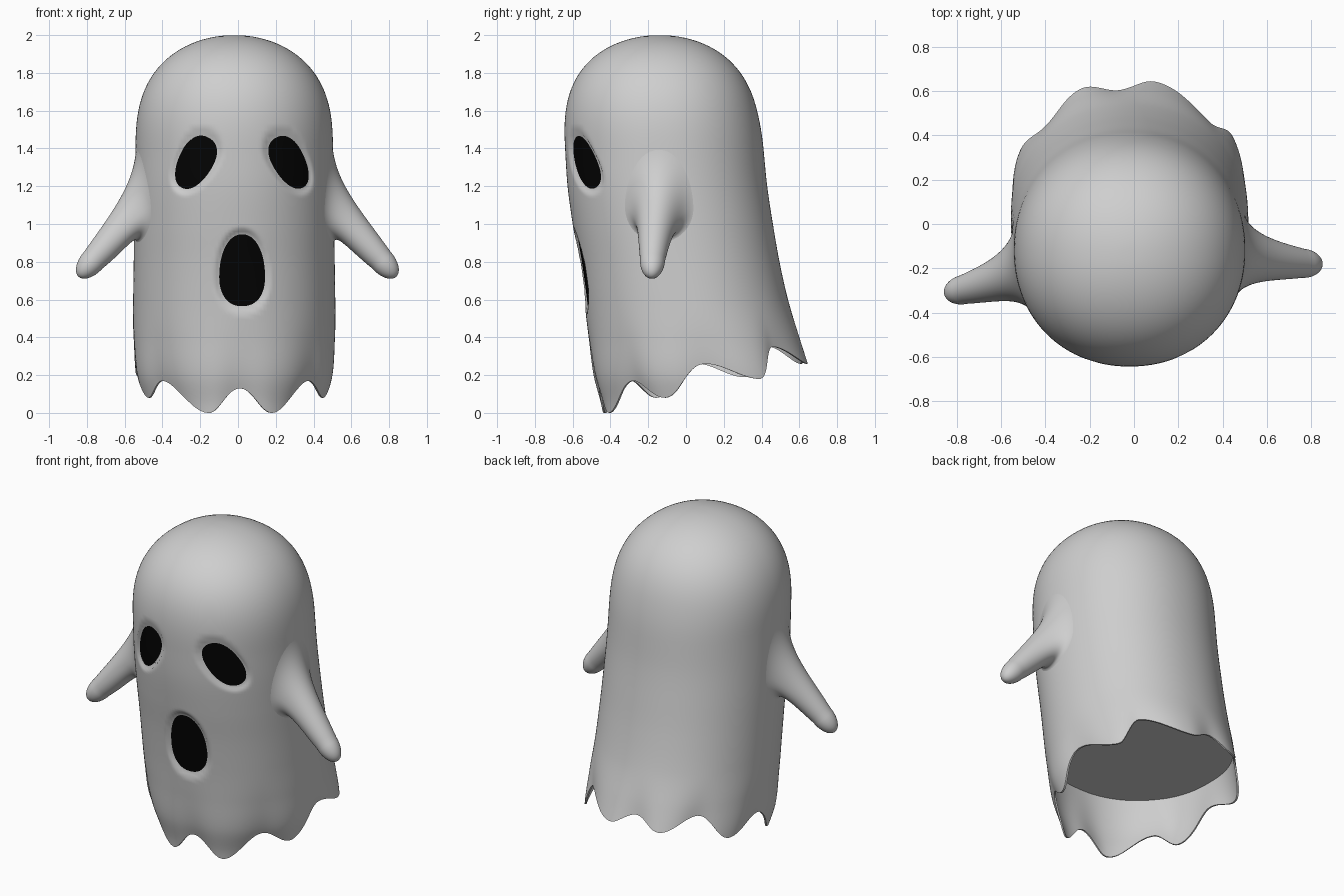
import bpy, bmesh
from math import sin, cos, pi, radians, copysign
from mathutils import Vector

if "Cube" in bpy.data.objects:
    bpy.data.objects.remove(bpy.data.objects["Cube"], do_unlink=True)


def material(name, value):
    m = bpy.data.materials.new(name)
    m.use_nodes = True
    color = (value, value, value, 1)
    m.diffuse_color = color
    m.node_tree.nodes["Principled BSDF"].inputs["Base Color"].default_value = color
    return m


SHEET = material("pale_sheet", 0.62)
BLACK = material("black", 0.001)

# Body profile, sampled every 0.2 in height: front edge, back edge, half width
STEP = 0.2
FRONT = [-.44, -.492, -.517, -.54, -.567, -.60, -.627, -.64, -.65, -.66, -.67]
BACK = [.71, .655, .60, .54, .495, .46, .43, .41, .39, .385, .39]
WIDTH = [.475, .527, .537, .535, .532, .53, .527, .523, .521, .52, .52]
MID_X, DOME, DOME_H, SQUARE = -0.02, 1.4, 0.6, 2.1

# Hem: (angle in degrees, height), tips and valleys alternating
HEM = [(-105, .0), (-87, .13), (-67, .0), (-40, .17), (-22, .08), (3, .26),
       (30, .18), (47, .35), (79, .26), (95, .33), (112, .26), (135, .35),
       (159, .19), (181, .26), (207, .08), (222, .17), (255, .0)]

# Face openings: centre x, centre z, half width, half height, tilt, taper to the top
FACE = {"right_eye": (-.227, 1.325, .09, .15, -.5, -.12),
        "left_eye": (.272, 1.325, .084, .15, .5, -.12),
        "mouth": (.022, .755, .12, .19, 0, .12)}
DEPTH, ROUND, POWER = 0.02, 0.025, 2.25


def sample(table, z):
    """Smooth curve through an evenly spaced table."""
    p = max(0, min(z / STEP, len(table) - 1))
    i = min(int(p), len(table) - 2)
    t = p - i
    a, b, c, d = (table[max(0, min(i + k, len(table) - 1))] for k in (-1, 0, 1, 2))
    return b + t * ((c - a) + t * ((2*a - 5*b + 4*c - d) + t * (3*(b - c) + d - a))) / 2


def section(z):
    """Centre y and the two radii of the body at a height."""
    f, b = sample(FRONT, z), sample(BACK, z)
    u = max(0, (z - DOME) / DOME_H)
    s = max(0, 1 - u ** 2.7) ** .5
    return (f + b) / 2, sample(WIDTH, z) * s, (b - f) / 2 * s


def bow(t):
    """Height of the unit cross-section curve at t."""
    return max(0, 1 - abs(t) ** SQUARE) ** (1 / SQUARE)


def norm(u, v):
    return (abs(u) ** POWER + abs(v) ** POWER) ** (1 / POWER)


def dent(x, z):
    """Soft inward dip around the eyes and the mouth."""
    best = 0
    for cx, cz, a, b, tilt, taper in FACE.values():
        dx, dz = x - cx, z - cz
        v = (dz * cos(tilt) - dx * sin(tilt)) / b
        u = (dx * cos(tilt) + dz * sin(tilt)) / a / (1 - taper * max(-1.5, min(1.5, v)))
        t = max(0, min(1, 1 - (norm(u, v) - 1) * a / ROUND))
        best = max(best, t * t * (3 - 2 * t))
    return DEPTH * best


def body_point(ang, z, flare=0, inset=0):
    cy, rx, ry = section(z)
    c, s = (copysign(abs(q) ** (2 / SQUARE), q) for q in (cos(ang), sin(ang)))
    x = MID_X + (rx * (1 + flare) - inset) * c
    y = cy + (ry * (1 + flare) - inset) * s
    if s < 0 and not inset:
        y += dent(x, z)
    return Vector((x, y, z))


def hem(ang):
    """Hem height and wave (1 at a tip, -1 in a valley)."""
    deg = (ang * 180 / pi + 105) % 360 - 105
    for k in range(len(HEM) - 1):
        (a, za), (b, zb) = HEM[k], HEM[k + 1]
        if a <= deg <= b:
            s = (1 - cos(pi * (deg - a) / (b - a))) / 2
            w = 1 - 2 * s
            return za + (zb - za) * s, w if k % 2 == 0 else -w
    return HEM[0][1], 1


def loft(name, rings, mat, plate=False):
    """Skin a list of equal closed rings; a plate is open and faces the front."""
    bm = bmesh.new()
    rows = [[bm.verts.new(p) for p in ring] for ring in rings]
    n = len(rows[0])
    for lo, hi in zip(rows, rows[1:]):
        for i in range(n):
            j = (i + 1) % n
            bm.faces.new((lo[i], lo[j], hi[j], hi[i]))
    bm.faces.new(rows[-1])
    if not plate:
        bm.faces.new(rows[0])
    bmesh.ops.recalc_face_normals(bm, faces=bm.faces)
    bm.normal_update()
    if plate and sum(f.normal.y for f in bm.faces) > 0:
        bmesh.ops.reverse_faces(bm, faces=bm.faces)
    mesh = bpy.data.meshes.new(name)
    bm.to_mesh(mesh)
    bm.free()
    mesh.materials.append(mat)
    ob = bpy.data.objects.new(name, mesh)
    bpy.context.collection.objects.link(ob)
    bpy.ops.object.select_all(action='DESELECT')
    ob.select_set(True)
    bpy.context.view_layer.objects.active = ob
    bpy.ops.object.shade_smooth_by_angle(angle=radians(50))


# Sheet body: dome, walls, wavy hem, inner wall and flat floor
N, SKIRT, FLOOR, WALL = 200, 0.6, 0.44, 0.01
angles = [2 * pi * i / N for i in range(N)]
hems = [hem(a) for a in angles]
rings = []
for k in range(1, 29):
    z = DOME + DOME_H * cos(pi / 2 * k / 28)
    rings.append([body_point(a, z) for a in angles])
for k in range(1, 61):
    z = DOME + (SKIRT - DOME) * k / 60
    rings.append([body_point(a, z) for a in angles])
for k in range(1, 19):
    t = k / 18
    rings.append([body_point(a, SKIRT + (h - SKIRT) * t, .025 * w * t * t)
                  for a, (h, w) in zip(angles, hems)])
for k in range(9):
    t = k / 8
    z_part = (FLOOR - SKIRT)
    rings.append([body_point(a, h + (FLOOR - h) * t,
                             .025 * w * ((SKIRT - h - (FLOOR - h) * t) / (SKIRT - h)) ** 2,
                             WALL)
                  for a, (h, w) in zip(angles, hems)])
loft("sheet_body", rings, SHEET)


# Arms: flared out of the body surface into a rounded tip
def arm(name, side, base_y, tube, lean):
    axis = Vector((side * .66, lean, -.75)).normalized()
    up = (Vector((0, 0, 1)) - axis * axis.z).normalized()
    across = axis.cross(up)
    if across.y < 0:
        across.negate()
    tube, radius, length, base_z = Vector(tube), .066, .12, 1.1

    def on_body(a, scale, inset):
        y = base_y + .22 * scale * cos(a)
        z = base_z + (.34 if sin(a) > 0 else .22) * scale * sin(a)
        cy, rx, ry = section(z)
        return Vector((MID_X + side * (rx * bow((y - cy) / ry) - inset), y, z))

    turn = [2 * pi * i / 48 for i in range(48)]
    out = [across * cos(a) + up * sin(a) for a in turn]
    rings = []
    for k in range(29):
        t = k / 28
        s = 1 - t
        ring = []
        for a, o in zip(turn, out):
            end = tube + o * radius
            pull = tube + o * radius * 1.45 - axis * (.23 + .06 * sin(a))
            ring.append(on_body(a, 1, .003) * s**3
                        + on_body(a, .48 - .1 * sin(a), 0) * 3 * s * s * t
                        + pull * 3 * s * t * t + end * t**3)
        rings.append(ring)
    for k in range(1, 13):
        q = pi / 2 * min(k / 12, .98)
        rings.append([tube + axis * length * sin(q) + o * radius * cos(q) for o in out])
    loft(name, rings, SHEET)


arm("left_arm", 1, -.14, (.758, -.177, .81), -.05)
arm("right_arm", -1, -.21, (-.765, -.295, .81), -.16)

# Black eyes and mouth, thin plates lying in the dips
for name, (cx, cz, a, b, tilt, taper) in FACE.items():
    rings = []
    for k in range(20, 0, -1):
        ring = []
        for i in range(64):
            q = 2 * pi * i / 64
            f = k / 20 / norm(cos(q), sin(q))
            u = a * f * cos(q) * (1 - taper * f * sin(q))
            v = b * f * sin(q)
            x = cx + u * cos(tilt) - v * sin(tilt)
            z = cz + u * sin(tilt) + v * cos(tilt)
            cy, rx, ry = section(z)
            y = cy - ry * bow((x - MID_X) / rx) + DEPTH - .004
            ring.append(Vector((x, y, z)))
        rings.append(ring)
    loft(name, rings, BLACK, plate=True)
